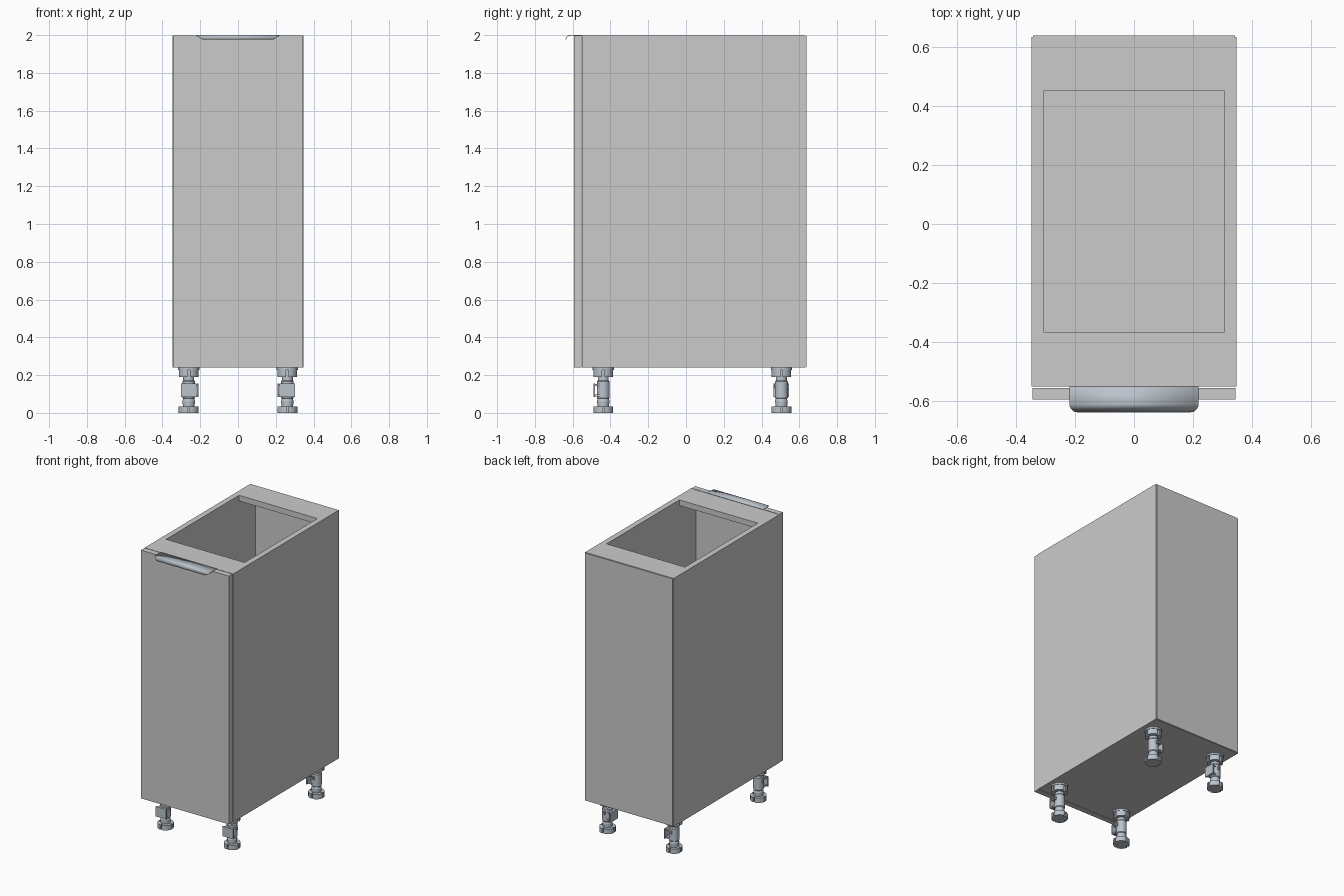
import bpy, bmesh, math
from mathutils import Matrix, Vector

if "Cube" in bpy.data.objects:
    bpy.data.objects.remove(bpy.data.objects["Cube"])

steel = bpy.data.materials.new("steel")
steel.diffuse_color = (0.50, 0.55, 0.60, 1)
steel.use_nodes = True
steel.node_tree.nodes["Principled BSDF"].inputs["Base Color"].default_value = steel.diffuse_color


def new_object(name, bm, mat=None, smooth=False):
    bmesh.ops.recalc_face_normals(bm, faces=bm.faces)
    me = bpy.data.meshes.new(name)
    bm.to_mesh(me)
    bm.free()
    ob = bpy.data.objects.new(name, me)
    bpy.context.collection.objects.link(ob)
    if mat:
        me.materials.append(mat)
    if smooth:
        bpy.ops.object.select_all(action='DESELECT')
        ob.select_set(True)
        bpy.context.view_layer.objects.active = ob
        bpy.ops.object.shade_smooth_by_angle(angle=math.radians(35))
    return ob


def add_box(bm, x0, x1, y0, y1, z0, z1):
    m = Matrix.Translation(((x0 + x1) / 2, (y0 + y1) / 2, (z0 + z1) / 2))
    bmesh.ops.create_cube(bm, size=1, matrix=m @ Matrix.Diagonal((x1 - x0, y1 - y0, z1 - z0, 1)))


def box(name, *dims):
    bm = bmesh.new()
    add_box(bm, *dims)
    return new_object(name, bm)


def add_lathe(bm, profile, n=32):
    rings = [[bm.verts.new((r * math.cos(2 * math.pi * i / n), r * math.sin(2 * math.pi * i / n), z))
              for i in range(n)] for r, z in profile]
    for a, b in zip(rings, rings[1:]):
        for i in range(n):
            bm.faces.new((a[i], a[(i + 1) % n], b[(i + 1) % n], b[i]))
    bm.faces.new(rings[0][::-1])
    bm.faces.new(rings[-1])


def add_notched_disc(bm, r, r_in, half, z0, z1, n=4):
    # disc with n radial slots in its rim
    pts = []
    for k in range(n):
        c = 2 * math.pi * k / n
        a0 = math.asin(half / r)
        b0 = math.asin(half / r_in)
        pts.append((r_in, c - b0))
        pts.append((r_in, c + b0))
        span = 2 * math.pi / n - 2 * a0
        pts += [(r, c + a0 + span * j / 8) for j in range(9)]
    f = bm.faces.new([bm.verts.new((p * math.cos(a), p * math.sin(a), z0)) for p, a in pts])
    ext = bmesh.ops.extrude_face_region(bm, geom=[f], use_keep_orig=True)
    bmesh.ops.translate(bm, vec=(0, 0, z1 - z0),
                        verts=[v for v in ext['geom'] if isinstance(v, bmesh.types.BMVert)])


# Carcass panels
Z0, Z1, T = 0.24, 1.997, 0.04
W = 0.347
for side, s in (("left", -1), ("right", 1)):
    a, b = sorted((s * W, s * (W - T)))
    box(side + "_side_panel", a, b, -0.55, 0.633, Z0, Z1)
I = W - T
box("bottom_panel", -I, I, -0.55, 0.633, Z0, Z0 + T)
box("front_top_rail", -I, I, -0.55, -0.365, Z1 - T, Z1)
box("rear_top_rail", -I, I, 0.45, 0.633, Z1 - T, Z1)
box("back_panel", -0.341, 0.341, 0.633, 0.638, Z0 + 0.003, Z1 - 0.003)
box("door", -0.344, 0.344, -0.593, -0.554, Z0, Z1)

# Edge pull: flat strip on the door top, curling down at the front
bm = bmesh.new()
path = [(-0.55, 2.0, 0.219), (-0.595, 2.0, 0.219)]
for i in range(11):
    t = math.pi / 2 * i / 10
    y = -0.610 - 0.027 * math.sin(t)
    corner = min(1, max(0, (-0.607 - y) / 0.03))
    path.append((y, 1.978 + 0.022 * math.cos(t), 0.219 - 0.028 * (1 - math.sqrt(1 - corner ** 2))))
rows = [[bm.verts.new((x, y, z)) for x in (-w, w)] for y, z, w in path]
for a, b in zip(rows, rows[1:]):
    bm.faces.new((a[0], b[0], b[1], a[1]))
handle = new_object("edge_pull_handle", bm, steel, True)
if handle.data.polygons[0].normal.z < 0:
    handle.data.flip_normals()
sol = handle.modifiers.new("thickness", 'SOLIDIFY')
sol.thickness = 0.003
sol.offset = -1


def leg(name, x, y, turn):
    bm = bmesh.new()
    # adjustable foot
    add_notched_disc(bm, 0.053, 0.040, 0.005, 0.0, 0.034)
    # threaded column with collars
    add_lathe(bm, [(0.030, 0.03), (0.033, 0.06), (0.033, 0.065), (0.030, 0.07), (0.030, 0.075),
                   (0.034, 0.08), (0.034, 0.165), (0.029, 0.172), (0.029, 0.2)])
    # mounting socket and flange
    add_notched_disc(bm, 0.052, 0.036, 0.006, 0.190, 0.230)
    add_lathe(bm, [(0.056, 0.228), (0.056, 0.24)])
    # plinth clip: plate on two arms
    add_box(bm, -0.041, 0.041, -0.052, -0.044, 0.085, 0.155)
    for z in (0.088, 0.143):
        add_box(bm, -0.032, 0.032, -0.046, -0.015, z, z + 0.009)
    # small side lugs
    for s in (-1, 1):
        add_box(bm, s * 0.035 - 0.005, s * 0.035 + 0.005, -0.006, 0.006, 0.128, 0.150)
    bmesh.ops.transform(bm, verts=bm.verts,
                        matrix=Matrix.Translation(Vector((x, y, 0))) @ Matrix.Rotation(turn, 4, 'Z'))
    new_object(name, bm, steel, True)


# Front clips face forward, rear clips face inward
for side, s in (("left", -1), ("right", 1)):
    leg("front_%s_leg" % side, s * 0.261, -0.438, 0)
    leg("rear_%s_leg" % side, s * 0.261, 0.505, -s * math.pi / 2)
